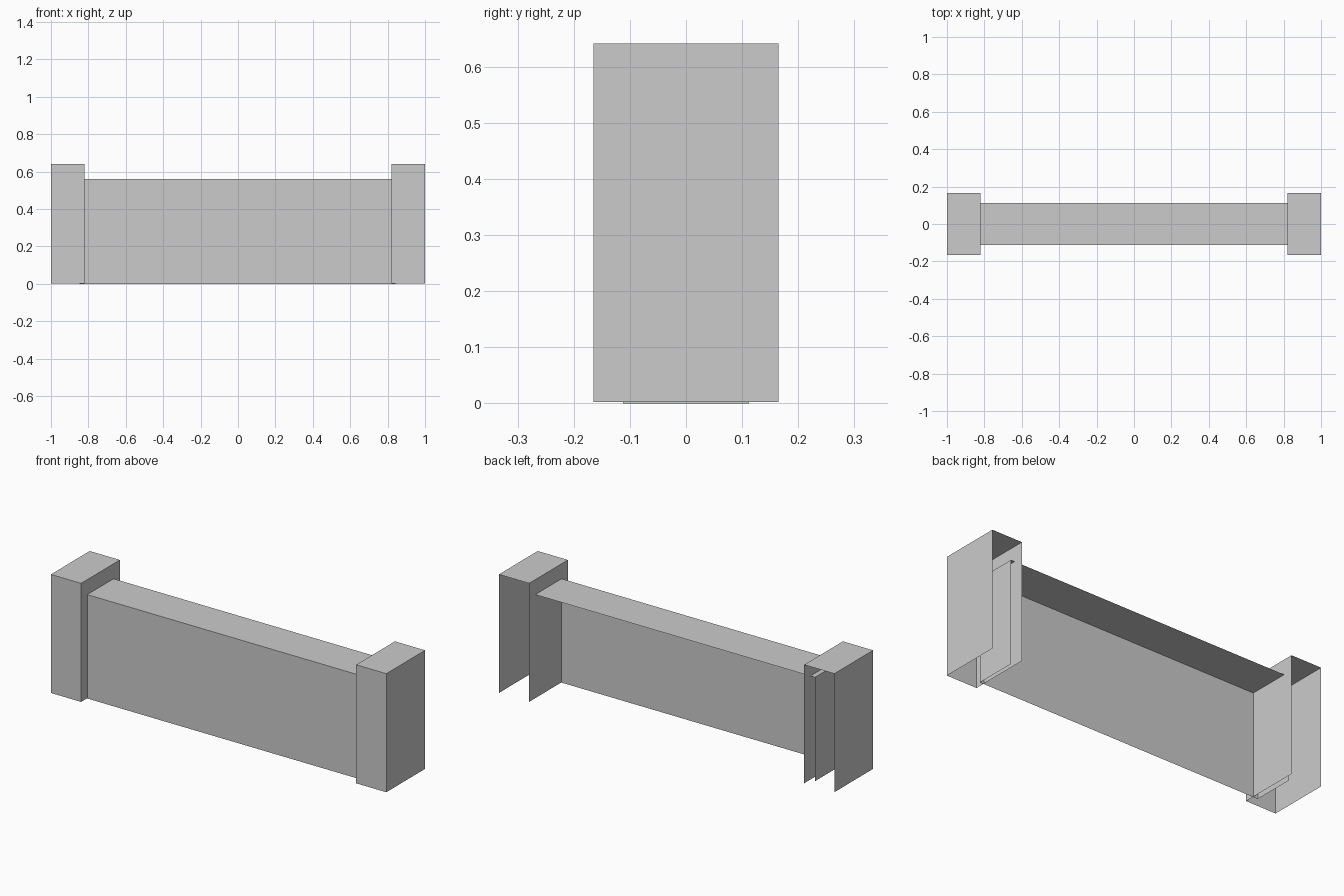
import bpy
import bmesh
from mathutils import Matrix, Vector

# Remove the default cube
cube = bpy.data.objects.get("Cube")
if cube:
    bpy.data.objects.remove(cube, do_unlink=True)

# Plain grey material
grey = bpy.data.materials.new("plain_grey")
grey.use_nodes = True
colour = (0.6, 0.6, 0.6, 1)
grey.diffuse_color = colour
grey.node_tree.nodes["Principled BSDF"].inputs["Base Color"].default_value = colour


def open_box(name, low, high):
    """A thin box shell left open at the back and underneath."""
    low, high = Vector(low), Vector(high)
    bm = bmesh.new()
    bmesh.ops.create_cube(bm, size=1)
    bm.normal_update()
    hidden = [f for f in bm.faces if f.normal.y > 0.5 or f.normal.z < -0.5]
    bmesh.ops.delete(bm, geom=hidden, context="FACES")
    place = Matrix.Translation((low + high) / 2) @ Matrix.Diagonal((high - low).to_4d())
    bmesh.ops.transform(bm, matrix=place, verts=bm.verts)
    mesh = bpy.data.meshes.new(name)
    bm.to_mesh(mesh)
    bm.free()
    mesh.materials.append(grey)
    obj = bpy.data.objects.new(name, mesh)
    bpy.context.collection.objects.link(obj)
    return obj


# Long wall, its ends tucked into the posts
open_box("wall_panel", (-0.847, -0.112, 0), (0.843, 0.112, 0.56))

# Taller end posts
open_box("right_post", (-1, -0.165, 0.002), (-0.82, 0.165, 0.641))
open_box("left_post", (0.82, -0.165, 0.002), (1, 0.165, 0.641))
